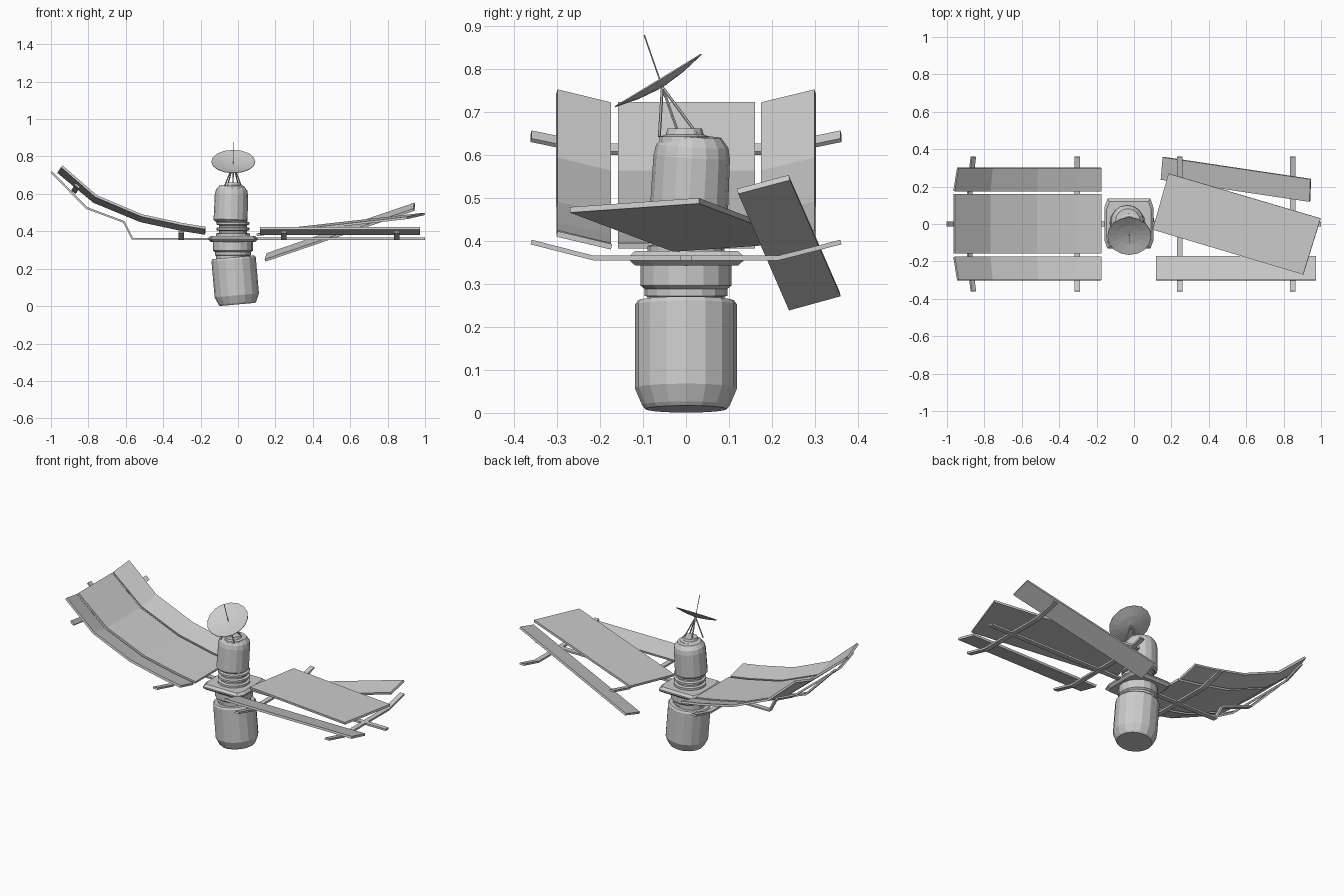
import bpy, bmesh, math
from mathutils import Vector, Matrix

if "Cube" in bpy.data.objects:
    bpy.data.objects.remove(bpy.data.objects["Cube"])

CX = -0.027  # body axis


def finish(name, bm, mat=Matrix(), smooth=None):
    bmesh.ops.recalc_face_normals(bm, faces=bm.faces)
    me = bpy.data.meshes.new(name)
    bm.to_mesh(me)
    bm.free()
    ob = bpy.data.objects.new(name, me)
    ob.matrix_world = mat
    bpy.context.collection.objects.link(ob)
    return ob


def lathe(name, profile, mat, sides=16, cap=True):
    """Stack of (radius, z) rings, optionally closed at both ends."""
    bm = bmesh.new()
    rings = []
    for r, z in profile:
        rings.append([bm.verts.new((r * math.cos(2 * math.pi * i / sides),
                                    r * math.sin(2 * math.pi * i / sides), z))
                      for i in range(sides)])
    for a, b in zip(rings, rings[1:]):
        for i in range(sides):
            j = (i + 1) % sides
            bm.faces.new((a[i], a[j], b[j], b[i]))
    bm.faces.new(rings[0])
    if cap:
        bm.faces.new(rings[-1])
    return finish(name, bm, mat)


def strip(name, edge_a, edge_b, thick):
    """Plate spanning two polylines, thickened evenly."""
    bm = bmesh.new()
    a = [bm.verts.new(p) for p in edge_a]
    b = [bm.verts.new(p) for p in edge_b]
    for i in range(len(a) - 1):
        bm.faces.new((a[i], a[i + 1], b[i + 1], b[i]))
    ob = finish(name, bm)
    m = ob.modifiers.new("thickness", 'SOLIDIFY')
    m.thickness = thick
    m.offset = 0
    return ob


def rod(name, p, q, r):
    p, q = Vector(p), Vector(q)
    d = q - p
    rot = d.to_track_quat('Z', 'Y').to_matrix().to_4x4()
    return lathe(name, [(r, 0), (r, d.length)], Matrix.Translation(p) @ rot, 6)


# Lower module, slightly tilted
tilt = Matrix.Translation((-0.024, 0, 0.257)) @ Matrix.Rotation(math.radians(-5), 4, 'Y')
lathe("lower_module", [(0.095, -0.249), (0.102, -0.24), (0.119, -0.2),
                       (0.119, -0.006), (0.112, 0.004)], tilt)

# Neck and collar under the mounting plate
lathe("lower_collar", [(0.09, 0.245), (0.09, 0.27), (0.096, 0.272), (0.096, 0.288),
                       (0.106, 0.296), (0.106, 0.346)], Matrix.Translation((CX, 0, 0)))

# Mounting plate: square with blunted, sloping corners
bm = bmesh.new()
outline = [(0.115, 0.135), (-0.085, 0.135), (-0.115, 0.135), (-0.132, 0.085),
           (-0.132, -0.085), (-0.115, -0.132), (0.115, -0.132), (0.132, -0.085), (0.132, 0.085)]
layers = [[bm.verts.new((x * s, y * s, z)) for x, y in outline]
          for s, z in [(0.9, 0.343), (1, 0.355), (1, 0.363), (0.9, 0.376)]]
for lo, hi in zip(layers, layers[1:]):
    for i in range(len(outline)):
        j = (i + 1) % len(outline)
        bm.faces.new((lo[i], lo[j], hi[j], hi[i]))
bm.faces.new(layers[0])
bm.faces.new(layers[-1])
finish("mounting_plate", bm, Matrix.Translation((CX, 0, 0)))

# Ringed joint above the plate
lathe("ringed_joint", [(0.09, 0.37), (0.09, 0.388), (0.075, 0.392), (0.075, 0.402),
                       (0.088, 0.406), (0.088, 0.418), (0.074, 0.422), (0.074, 0.432),
                       (0.088, 0.436), (0.088, 0.448), (0.074, 0.452), (0.074, 0.47)],
      Matrix.Translation((CX, 0, 0)))

# Upper module, leaning a little
lean = (Matrix.Translation((-0.04, 0.006, 0.455)) @ Matrix.Rotation(math.radians(-3), 4, 'X')
        @ Matrix.Rotation(math.radians(2), 4, 'Y'))
lathe("upper_module", [(0.08, -0.006), (0.091, 0.004), (0.089, 0.14), (0.084, 0.165),
                       (0.066, 0.188)], lean)
lathe("upper_cap", [(0.06, 0.625), (0.058, 0.642), (0.044, 0.647), (0.04, 0.661)],
      Matrix.Translation((CX, -0.003, 0)), 12)

# Dish with tripod and feed antenna
hub = Vector((-0.025, -0.055, 0.757))
for i, (x, y) in enumerate([(-0.045, -0.062), (0.045, -0.062), (-0.03, 0.03), (0.03, 0.03), (0, -0.015)]):
    rod(f"dish_leg_{i}", (CX + x, y, 0.642), hub, 0.0035)
normal = Vector((0, -0.52, 0.855))
dish = lathe("dish", [(0.01, 0), (0.06, 0.005), (0.118, 0.017)],
             Matrix.Translation(hub) @ normal.to_track_quat('Z', 'Y').to_matrix().to_4x4(),
             16, cap=False)
dish.modifiers.new("thickness", 'SOLIDIFY').thickness = 0.003
rod("feed_antenna", hub, (-0.025, -0.097, 0.878), 0.002)

# Left wing: bent panels following one curve
curve = [(-0.175, 0.388), (-0.3, 0.408), (-0.52, 0.455), (-0.77, 0.558), (-0.962, 0.717)]
strip("left_main_panel", [(x, -0.158, z) for x, z in curve],
      [(x, 0.16, z) for x, z in curve], 0.013)
for s, side in [(-1, "front"), (1, "back")]:
    outer = [(x + 0.02 * min(1, (i / 4) ** 2), s * 0.3, z + 0.03) for i, (x, z) in enumerate(curve)]
    strip(f"left_{side}_panel", [(x, s * 0.176, z) for x, z in curve], outer, 0.013)

# Right wing: one panel in place, two knocked loose
strip("right_front_panel", [(0.118, -0.173, 0.386), (0.972, -0.173, 0.386)],
      [(0.118, -0.3, 0.416), (0.972, -0.3, 0.416)], 0.013)
strip("right_main_panel", [(0.1, -0.03, 0.381), (0.905, -0.27, 0.472)],
      [(0.185, 0.27, 0.402), (0.998, 0.03, 0.493)], 0.013)
strip("right_back_panel", [(0.145, 0.238, 0.244), (0.94, 0.12, 0.515)],
      [(0.155, 0.358, 0.277), (0.945, 0.24, 0.547)], 0.013)

# Spars carrying both wings
spars = {"left_spar": [(-0.13, 0.36), (-0.565, 0.36), (-0.61, 0.45), (-0.81, 0.525), (-0.998, 0.717)],
         "right_spar": [(0.07, 0.36), (1.0, 0.36)]}
for name, path in spars.items():
    strip(name, [(x, -0.014, z) for x, z in path], [(x, 0.014, z) for x, z in path], 0.011)

# Crossbars with upturned ends: (x, z, slope, rise, end shift)
bars = {"left_inner_bar": (-0.303, 0.36, 0, 0.037, 0),
        "left_outer_bar": (-0.877, 0.613, -0.85, 0.03, 0.018),
        "right_inner_bar": (0.245, 0.36, 0, 0.037, 0),
        "right_outer_bar": (0.848, 0.36, 0, 0.037, 0)}
for name, (x, z, slope, rise, shift) in bars.items():
    edges = []
    for d in (-0.0145, 0.0145):
        d /= math.hypot(1, slope)
        edges.append([(x + d + shift * k, y, z + slope * d + rise * k)
                      for y, k in [(-0.36, 1), (-0.215, 0), (0.215, 0), (0.36, 1)]])
    strip(name, edges[0], edges[1], 0.011)
